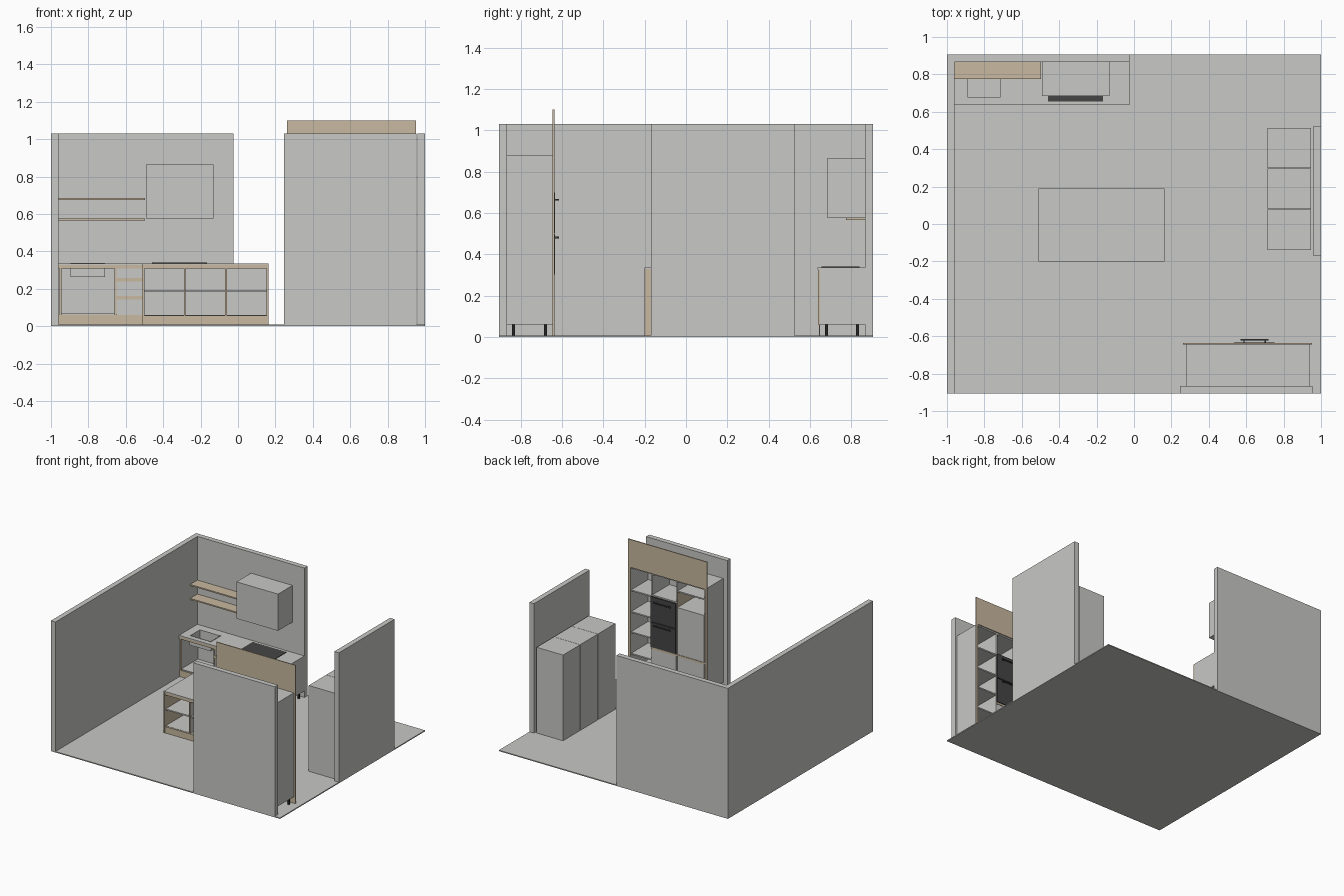
import bpy, bmesh


def material(name, rgb):
    m = bpy.data.materials.new(name)
    m.diffuse_color = (*rgb, 1)
    return m


GREY = material("pale_grey", (0.58, 0.58, 0.565))
WOOD = material("light_wood", (0.58, 0.48, 0.35))
DARK = material("charcoal", (0.06, 0.06, 0.06))
BLACK = material("black", (0.02, 0.02, 0.02))


def part(name, mat, *boxes):
    """One object made of boxes given as (x0, x1, y0, y1, z0, z1)."""
    bm = bmesh.new()
    for x0, x1, y0, y1, z0, z1 in boxes:
        for v in bmesh.ops.create_cube(bm, size=1)["verts"]:
            v.co = (x0 + (v.co.x + 0.5) * (x1 - x0),
                    y0 + (v.co.y + 0.5) * (y1 - y0),
                    z0 + (v.co.z + 0.5) * (z1 - z0))
    me = bpy.data.meshes.new(name)
    bm.to_mesh(me)
    bm.free()
    me.materials.append(mat)
    ob = bpy.data.objects.new(name, me)
    bpy.context.collection.objects.link(ob)
    return ob


def uprights(xs, w, y0, y1, z0, z1):
    return [(x - w / 2, x + w / 2, y0, y1, z0, z1) for x in xs]


def legs(name, xs, ys):
    part(name, BLACK, *[(x - 0.007, x + 0.007, y - 0.007, y + 0.007, FL, 0.06)
                        for x in xs for y in ys])


FL = 0.008   # floor surface
WALL = 1.03  # wall height

# Room shell
part("floor", GREY, (-1, 1, -0.905, 0.905, 0, FL))
part("left_wall", GREY, (-1, -0.96, -0.905, 0.905, FL, WALL))
part("back_wall", GREY, (-0.96, -0.025, 0.865, 0.905, FL, WALL))
part("front_wall", GREY, (0.245, 0.955, -0.905, -0.865, FL, WALL))
part("right_wall", GREY, (0.96, 1, -0.17, 0.525, FL, WALL))

# Three storage blocks beside the right wall
ys = [-0.14, 0.08, 0.30, 0.515]
for i in range(3):
    part(f"storage_block_{i + 1}", GREY,
         (0.715, 0.945, ys[i], ys[i + 1] - 0.002, FL, 0.685))

# Island with open shelves facing the front
cols = [-0.285, -0.065]
part("island_top", GREY, (-0.51, 0.163, -0.20, 0.19, 0.329, 0.336))
part("island_frame", WOOD,
     (-0.51, -0.50, -0.20, 0.19, FL, 0.329),
     (0.153, 0.163, -0.20, 0.19, FL, 0.329),
     (-0.50, 0.153, -0.198, -0.188, 0.308, 0.329),
     (-0.50, 0.153, -0.198, -0.188, FL, 0.058),
     *uprights(cols, 0.01, -0.198, -0.188, 0.058, 0.308))
part("island_shelves", GREY,
     (-0.50, 0.153, -0.188, 0.18, 0.050, 0.060),
     (-0.50, 0.153, -0.188, 0.18, 0.184, 0.194),
     *uprights(cols, 0.01, -0.188, 0.18, 0.06, 0.329))
part("island_back", GREY, (-0.50, 0.153, 0.18, 0.19, FL, 0.329))

# Back counter, its top leaves a hole for the sink
part("counter_top", GREY,
     (-0.96, -0.895, 0.637, 0.865, 0.327, 0.336),
     (-0.71, -0.025, 0.637, 0.865, 0.327, 0.336),
     (-0.895, -0.71, 0.637, 0.675, 0.327, 0.336),
     (-0.895, -0.71, 0.80, 0.865, 0.327, 0.336))
part("sink_basin", GREY,
     (-0.895, -0.71, 0.675, 0.80, 0.262, 0.267),
     (-0.895, -0.89, 0.675, 0.80, 0.267, 0.338),
     (-0.715, -0.71, 0.675, 0.80, 0.267, 0.338),
     (-0.89, -0.715, 0.675, 0.68, 0.267, 0.338),
     (-0.89, -0.715, 0.795, 0.80, 0.267, 0.338))
cols = [-0.655, -0.503, -0.265]
part("counter_carcass", GREY,
     (-0.96, -0.95, 0.648, 0.865, 0.06, 0.327),
     (-0.035, -0.025, 0.648, 0.865, 0.06, 0.327),
     (-0.95, -0.035, 0.648, 0.855, 0.06, 0.068),
     (-0.95, -0.035, 0.855, 0.865, 0.06, 0.327),
     *uprights(cols, 0.01, 0.648, 0.855, 0.068, 0.327))
part("counter_frame", WOOD,
     (-0.96, -0.025, 0.638, 0.648, 0.308, 0.327),
     (-0.96, -0.025, 0.643, 0.648, FL, 0.06),
     (-0.655, -0.03, 0.638, 0.648, 0.238, 0.258),
     (-0.655, -0.03, 0.638, 0.648, 0.142, 0.162),
     *uprights([-0.95, -0.655, -0.503, -0.265, -0.03], 0.01,
               0.638, 0.648, 0.06, 0.308))
part("drawer_fronts", GREY,
     *[(x0, x1, 0.644, 0.652, z0, z1)
       for x0, x1 in ((-0.65, -0.508), (-0.498, -0.27), (-0.26, -0.035))
       for z0, z1 in ((0.066, 0.142), (0.162, 0.238), (0.258, 0.308))])
legs("counter_legs", [-0.94, -0.503, -0.05], [0.68, 0.83])
part("cooktop", DARK, (-0.46, -0.165, 0.655, 0.84, 0.336, 0.340))

# Wall cupboard and wooden shelves
part("wall_cupboard", GREY, (-0.492, -0.13, 0.685, 0.865, 0.575, 0.865))
part("wall_shelves", WOOD,
     *[(-0.96, -0.497, 0.775, 0.865, z, z + 0.010) for z in (0.565, 0.675)])

# Tall cabinet against the front wall, open towards the back
B, F = -0.865, -0.645
part("tall_cabinet_carcass", GREY,
     (0.28, 0.29, B, F, 0.06, 0.88), (0.93, 0.94, B, F, 0.06, 0.88),
     (0.29, 0.93, B, B + 0.008, 0.06, 0.88),
     (0.29, 0.93, B, F, 0.87, 0.88), (0.29, 0.93, B, F, 0.06, 0.07),
     (0.745, 0.755, B, F, 0.07, 0.87), (0.53, 0.535, B, F, 0.07, 0.87))
part("tall_cabinet_shelves", GREY,
     *[(0.755, 0.93, B, F, z - 0.01, z) for z in (0.20, 0.37, 0.53, 0.70)],
     (0.535, 0.745, B, F, 0.70, 0.71),
     (0.29, 0.525, B, F, 0.79, 0.80))
part("niche_side", WOOD, (0.525, 0.53, B + 0.008, F, 0.67, 0.79))
part("built_in_fridge", GREY, (0.29, 0.525, B + 0.01, F + 0.004, 0.30, 0.67))
part("lower_doors", GREY, (0.29, 0.525, F - 0.01, F + 0.004, 0.07, 0.285),
     (0.535, 0.745, F - 0.01, F + 0.004, 0.07, 0.285))
part("tall_cabinet_frame", WOOD,
     (0.262, 0.952, F, F + 0.008, 0.88, 1.10),
     (0.262, 0.282, F, F + 0.008, FL, 0.88),
     (0.932, 0.952, F, F + 0.008, FL, 0.88),
     (0.282, 0.932, F, F + 0.008, FL, 0.06),
     (0.282, 0.75, F, F + 0.008, 0.285, 0.30))
legs("tall_cabinet_legs", [0.30, 0.53, 0.75, 0.92], [-0.835, -0.68])

# Two stacked ovens with bar handles
for i, (z0, z1, h) in enumerate(((0.302, 0.497, 0.50), (0.503, 0.70, 0.66))):
    part(f"oven_{i + 1}", DARK, (0.535, 0.752, B + 0.02, -0.633, z0, z1))
    h = min(h, z1 - 0.02) if i == 0 else h
    part(f"oven_handle_{i + 1}", DARK,
         (0.57, 0.72, -0.622, -0.615, h, h + 0.008),
         (0.585, 0.591, -0.633, -0.622, h, h + 0.008),
         (0.699, 0.705, -0.633, -0.622, h, h + 0.008))
